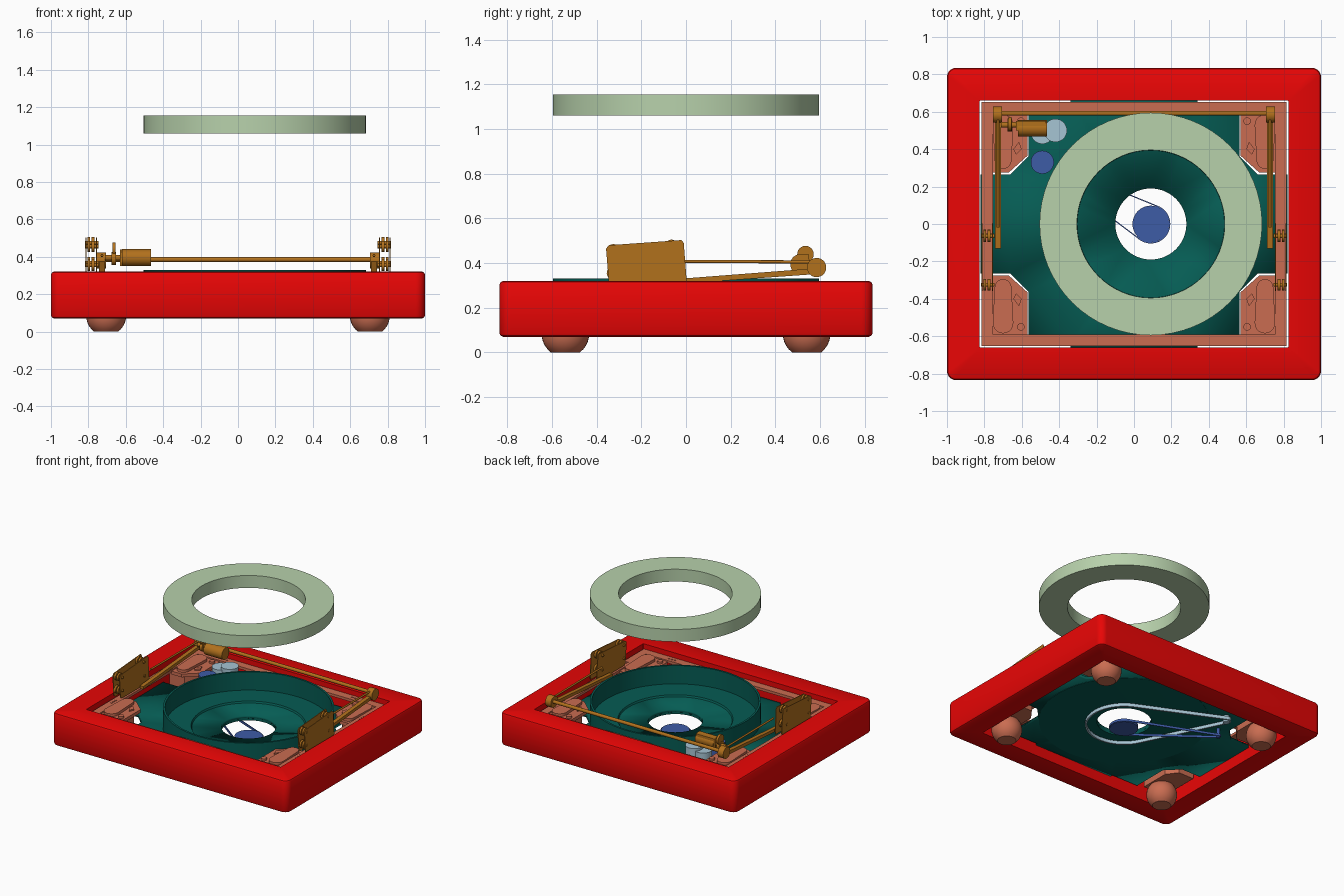
import bpy, bmesh
from math import sin, cos, pi, atan2, acos, hypot
from mathutils import Vector

if "Cube" in bpy.data.objects:
    bpy.data.objects.remove(bpy.data.objects["Cube"])


def material(name, r, g, b):
    m = bpy.data.materials.new(name)
    m.diffuse_color = [(v / 255) ** 2.2 for v in (r, g, b)] + [1]
    m.use_nodes = True
    m.node_tree.nodes["Principled BSDF"].inputs["Base Color"].default_value = m.diffuse_color
    return m


RED = material("red", 232, 14, 14)
TEAL = material("teal", 14, 92, 84)
CLAY = material("terracotta", 200, 108, 82)
BRASS = material("brass", 176, 112, 34)
PALE = material("pale_green", 182, 208, 170)
SKY = material("light_blue", 165, 195, 210)
BLUE = material("blue", 64, 92, 165)


def finish(name, bm, mat):
    bmesh.ops.recalc_face_normals(bm, faces=bm.faces)
    me = bpy.data.meshes.new(name)
    bm.to_mesh(me)
    bm.free()
    me.materials.append(mat)
    ob = bpy.data.objects.new(name, me)
    bpy.context.collection.objects.link(ob)
    bpy.ops.object.select_all(action='DESELECT')
    ob.select_set(True)
    bpy.context.view_layer.objects.active = ob
    bpy.ops.object.shade_smooth_by_angle(angle=0.6)
    return ob


def loft(name, loops, mat, closed=False):
    """Skin equal-length loops; closed joins last to first, otherwise ends are capped."""
    bm = bmesh.new()
    rows = [[bm.verts.new(p) for p in lp] for lp in loops]
    n = len(rows[0])
    pairs = list(zip(rows, rows[1:])) + ([(rows[-1], rows[0])] if closed else [])
    for a, b in pairs:
        for i in range(n):
            j = (i + 1) % n
            bm.faces.new((a[i], a[j], b[j], b[i]))
    if not closed:
        bm.faces.new(rows[0])
        bm.faces.new(rows[-1])
    return finish(name, bm, mat)


def at(pts, z):
    return [(x, y, z) for x, y in pts]


def circle(r, c=(0, 0), n=64):
    return [(c[0] + r * cos(2 * pi * i / n), c[1] + r * sin(2 * pi * i / n)) for i in range(n)]


def prism(name, pts, z0, z1, mat):
    return loft(name, [at(pts, z0), at(pts, z1)], mat)


def side_prism(name, yz, x0, x1, mat):
    return loft(name, [[(x, y, z) for y, z in yz] for x in (x0, x1)], mat)


def rod(name, p, q, r, mat, n=24):
    p, q = Vector(p), Vector(q)
    rot = (q - p).to_track_quat('Z', 'Y')
    ring = [rot @ Vector((x, y, 0)) for x, y in circle(r, n=n)]
    return loft(name, [[e + v for v in ring] for e in (p, q)], mat)


def box(name, x0, x1, y0, y1, z0, z1, mat):
    return prism(name, [(x0, y0), (x1, y0), (x1, y1), (x0, y1)], z0, z1, mat)


def rounded(hx, hy, r, n=8):
    pts = []
    for k, (sx, sy) in enumerate(((1, 1), (-1, 1), (-1, -1), (1, -1))):
        for i in range(n + 1):
            a = (k + i / n) * pi / 2
            pts.append((sx * (hx - r) + r * cos(a), sy * (hy - r) + r * sin(a)))
    return pts


def belt_path(c1, r1, c2, r2, n=32):
    dx, dy = c2[0] - c1[0], c2[1] - c1[1]
    base, phi = atan2(dy, dx), acos((r1 - r2) / hypot(dx, dy))
    pts = []
    for c, r, a, b in ((c1, r1, base + phi, base + 2 * pi - phi), (c2, r2, base - phi, base + phi)):
        for i in range(n + 1):
            t = a + (b - a) * i / n
            pts.append((c[0] + r * cos(t), c[1] + r * sin(t)))
    return pts


def belt(name, c1, r1, c2, r2, t, z0, z1, mat):
    out, inn = belt_path(c1, r1 + t, c2, r2 + t), belt_path(c1, r1, c2, r2)
    loft(name, [at(out, z0), at(out, z1), at(inn, z1), at(inn, z0)], mat, True)


HUB = (0.09, 0)

# Outer frame with softened edges
prof = [(0, .085), (0, .305), (.005, .315), (.015, .32)]
prof_low = [(.015, .07), (.005, .075)]
opening = rounded(.825, .66, .003)
outer = lambda d: rounded(1 - d, .835 - d, .05 - d)
loft("outer_frame", [at(outer(d), z) for d, z in prof] + [at(opening, .32), at(opening, .07)]
     + [at(outer(d), z) for d, z in prof_low], RED, True)

# Floating ring
loft("floating_ring", [at(circle(r, HUB), z) for r, z in
     ((.595, 1.06), (.595, 1.155), (.395, 1.155), (.395, 1.06))], PALE, True)

# Round dish
loft("dish", [at(circle(r, HUB), z) for r, z in
     ((.595, .15), (.595, .33), (.58, .33), (.58, .19), (.4, .19), (.39, .17),
      (.23, .17), (.22, .16), (.19, .16), (.19, .14), (.22, .14))], TEAL, True)

# Base plate: notched outline with a hub hole
q = [(.82, .265), (.66, .265), (.565, .36), (.565, .64), (.34, .64), (.34, .66)]
outline = (q + [(-x, y) for x, y in q[::-1]] + [(-x, -y) for x, y in q]
           + [(x, -y) for x, y in q[::-1]])
bm = bmesh.new()
for lp in (outline, circle(.19, HUB)):
    vs = [bm.verts.new((x, y, .165)) for x, y in lp]
    for a, b in zip(vs, vs[1:] + vs[:1]):
        bm.edges.new((a, b))
bmesh.ops.triangle_fill(bm, edges=bm.edges[:], use_beauty=True)
plate = finish("base_plate", bm, TEAL)
mod = plate.modifiers.new("thickness", 'SOLIDIFY')
mod.thickness, mod.offset = .025, 0

# Inner rails
for s in (-1, 1):
    box("long_rail", -.815, .815, *sorted((s * .592, s * .653)), .265, .285, CLAY)
    box("side_rail", *sorted((s * .755, s * .815)), -.592, .592, .265, .285, CLAY)

# Corner brackets, raised slots, screws and feet
for sx in (-1, 1):
    for sy in (-1, 1):
        m = lambda pts: [(sx * x, sy * y) for x, y in pts]
        shape = [(.67, .275), (.755, .275), (.755, .592), (.57, .592), (.57, .365)]
        prism("corner_bracket", m(shape), .25, .275, CLAY)
        core = [(.67, .31), (.8, .31), (.8, .62), (.61, .62), (.61, .39)]
        prism("corner_body", m(core), .15, .25, CLAY)
        slot = belt_path((.7, .34), .045, (.7, .53), .055, 10)
        prism("raised_slot", m(slot), .275, .295, CLAY)
        prism("small_tab", m([(.6, .4), (.63, .37), (.645, .4), (.615, .44)]), .275, .285, CLAY)
        rod("corner_screw", (sx * .605, sy * .55, .275), (sx * .605, sy * .55, .29), .02, CLAY, 16)
        for i in range(3):
            px, py = sx * (.53 + .025 * i), sy * (.36 + .025 * i)
            rod("rail_screw", (px, sy * .623, .285), (px, sy * .623, .289), .008, CLAY, 10)
            rod("rail_screw", (sx * .785, py, .285), (sx * .785, py, .289), .008, CLAY, 10)
        foot = [at(circle(.107 * cos(a), (sx * .705, sy * .54), 32), .085 + .107 * sin(a))
                for a in [-.918 + i * 2.3 / 12 for i in range(13)]]
        loft("foot", foot, CLAY)

# Drive motors, pulleys and belts
A, B = (-.42, .5), (-.49, .33)
for name, c, top, mat in (("belt_motor", A, .32, SKY), ("idler_motor", (-.49, .49), .3, SKY),
                          ("hub_motor", B, .3, BLUE)):
    rod(name, (*c, .17), (*c, top), .062, mat, 32)
rod("belt_motor_pulley", (*A, .1), (*A, .17), .022, SKY)
rod("hub_motor_pulley", (*B, .08), (*B, .17), .012, BLUE)
rod("hub_pulley", (*HUB, .085), (*HUB, .11), .098, BLUE, 48)
belt("outer_belt", HUB, .26, A, .022, .012, .11, .135, SKY)
belt("hub_belt", HUB, .098, B, .012, .006, .088, .105, BLUE)

# Lifting mechanism: cross shaft and, on each side, hub, arm and roller carriage
rod("cross_shaft", (-.73, .592, .385), (.73, .592, .385), .013, BRASS)
for s in (-1, 1):
    rod("shaft_hub", (s * .707, .585, .38), (s * .755, .585, .38), .043, BRASS, 32)
    side_prism("lift_arm", [(.6, .378), (.6, .352), (-.13, .3), (-.13, .322)],
               s * .712, s * .742, BRASS)
    rod("link_rod", (s * .727, .57, .405), (s * .727, -.02, .408), .007, BRASS, 12)
    tilt = [(-.345, .31), (-.33, .298), (-.005, .298), (.003, .32), (-.01, .49), (-.02, .503),
            (-.345, .48), (-.358, .465)]
    for x in (.757, .812):
        side_prism("carriage_plate", tilt, s * (x - .003), s * (x + .003), BRASS)
    for y, z in ((-.065, .475), (-.325, .455), (-.06, .368), (-.325, .355)):
        rod("roller_axle", (s * .745, y, z), (s * .818, y, z), .01, BRASS, 16)
        for x in (.775, .797):
            rod("roller", (s * (x - .007), y, z), (s * (x + .007), y, z), .03, BRASS, 24)

# Lift motor with gears
rod("lift_motor", (-.62, .512, .395), (-.465, .512, .395), .045, BRASS, 32)
rod("motor_shaft", (-.71, .53, .395), (-.62, .53, .395), .015, BRASS)
rod("large_gear", (-.672, .535, .44), (-.655, .535, .44), .037, BRASS, 32)
rod("small_gear", (-.675, .53, .39), (-.652, .53, .39), .035, BRASS, 32)
box("motor_mount", -.63, -.47, .5, .55, .35, .438, BRASS)
